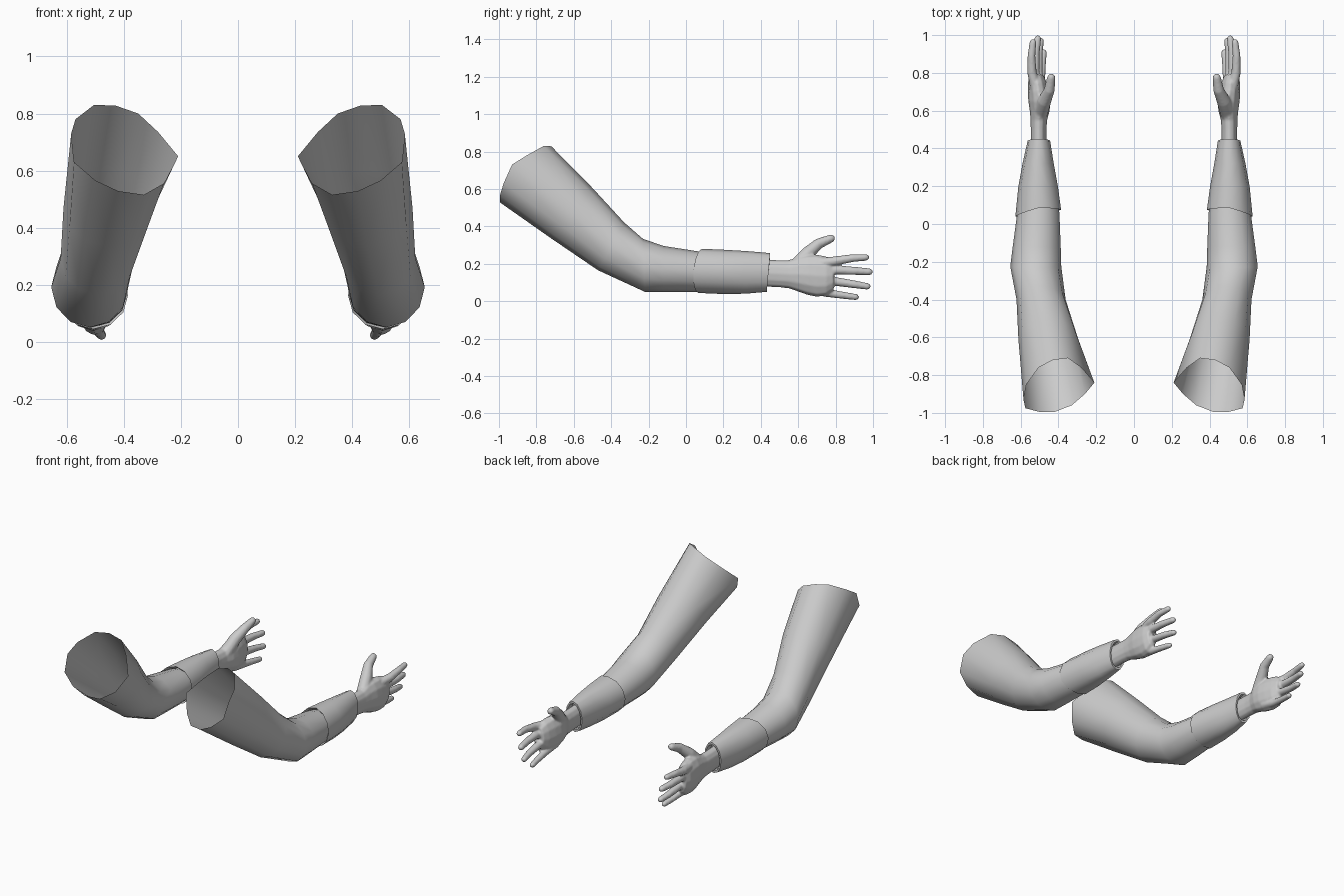
import bpy, bmesh, math
from mathutils import Vector

if "Cube" in bpy.data.objects:
    bpy.data.objects.remove(bpy.data.objects["Cube"])

grey = bpy.data.materials.new("light grey")
grey.diffuse_color = (0.6, 0.6, 0.6, 1)
grey.use_nodes = True
grey.node_tree.nodes["Principled BSDF"].inputs["Base Color"].default_value = grey.diffuse_color
N = 12


def ring(top, bottom, x0, x1, skew=0.0):
    """Tilted oval from its top and bottom (y, z) and its x limits."""
    pts = []
    for i in range(N):
        a = math.pi - i * 2 * math.pi / N
        c, s = math.cos(a), math.sin(a)
        t = (s + 1) / 2
        pts.append(Vector(((x0 + x1) / 2 + c * (x1 - x0) / 2,
                           bottom[0] + (top[0] - bottom[0]) * t + skew * max(c, 0),
                           bottom[1] + (top[1] - bottom[1]) * t)))
    return pts


def loft(bm, rings, cap=False):
    rows = [[bm.verts.new(p) for p in r] for r in rings]
    for a, b in zip(rows, rows[1:]):
        for i in range(len(a)):
            j = (i + 1) % len(a)
            bm.faces.new((a[i], a[j], b[j], b[i]))
    if cap:
        bm.faces.new(rows[0])
        bm.faces.new(rows[-1][::-1])


def finger(bm, path, radii):
    """Closed tapering tube with a rounded tip."""
    path = [Vector(p) for p in path]
    d = (path[-1] - path[-2]).normalized()
    r = radii[-1]
    end = path[-1]
    path += [end + d * r * 0.6, end + d * r * 0.95]
    radii = list(radii) + [r * 0.8, r * 0.3]
    rings = []
    for k, p in enumerate(path):
        t = (path[min(k + 1, len(path) - 1)] - path[max(k - 1, 0)]).normalized()
        u = t.cross(Vector((1, 0, 0))).normalized()
        v = t.cross(u)
        rings.append([p + (u * math.cos(a) + v * math.sin(a)) * radii[k]
                      for a in (i * 2 * math.pi / N for i in range(N))])
    loft(bm, rings, True)


def finish(name, bm, blend=False):
    bmesh.ops.recalc_face_normals(bm, faces=bm.faces)
    me = bpy.data.meshes.new(name)
    bm.to_mesh(me)
    bm.free()
    me.materials.append(grey)
    ob = bpy.data.objects.new(name, me)
    bpy.context.collection.objects.link(ob)
    if blend:
        m = ob.modifiers.new("Blend", 'REMESH')
        m.mode, m.voxel_size, m.use_smooth_shade = 'VOXEL', 0.006, True
        s = ob.modifiers.new("Soften", 'SMOOTH')
        s.factor, s.iterations = 0.5, 5
    m = ob.modifiers.new("Pair", 'MIRROR')
    m.use_clip = False
    m.use_mirror_merge = False
    for p in me.polygons:
        p.use_smooth = True
    if not blend:
        bpy.ops.object.select_all(action='DESELECT')
        bpy.context.view_layer.objects.active = ob
        ob.select_set(True)
        bpy.ops.object.shade_smooth_by_angle(angle=math.radians(50))
    return ob


# Upper sleeve: open slanted shoulder end, bent elbow, end tucked into the cuff
shoulder = [(.21, -.84, .65), (.28, -.76, .735), (.35, -.71, .80), (.43, -.72, .828),
            (.505, -.76, .83), (.57, -.85, .78), (.585, -.93, .73), (.575, -.975, .63),
            (.50, -.995, .565), (.42, -.995, .528), (.33, -.96, .515), (.26, -.90, .555)]
bm = bmesh.new()
loft(bm, [[Vector(p) for p in shoulder],
          ring((-.50, .605), (-.72, .335), .295, .612),
          ring((-.33, .42), (-.47, .165), .362, .622),
          ring((-.23, .333), (-.22, .05), .385, .655),
          ring((-.12, .295), (-.12, .05), .388, .642),
          ring((.06, .267), (.06, .05), .395, .618),
          ring((.14, .25), (.14, .065), .41, .60)])
finish("sleeve", bm)

# Forearm cuff: flared back edge, folded lip around the wrist
bm = bmesh.new()
loft(bm, [ring((.10, .265), (.09, .055), .40, .61, -.03),
          ring((.085, .28), (.065, .044), .386, .628, -.035),
          ring((.20, .275), (.20, .038), .403, .612),
          ring((.32, .268), (.32, .04), .425, .59),
          ring((.45, .257), (.432, .05), .444, .563),
          ring((.45, .243), (.432, .064), .454, .553),
          ring((.41, .235), (.41, .07), .458, .549)])
finish("cuff", bm)

# Hand: palm and wrist with five blended fingers
palm = [(.40, .463, .547, .078, .224), (.50, .463, .547, .073, .22), (.55, .46, .548, .068, .22),
        (.60, .446, .552, .05, .238), (.65, .443, .56, .032, .25), (.70, .45, .562, .022, .25),
        (.75, .462, .562, .028, .24), (.79, .48, .55, .06, .215)]
bm = bmesh.new()
loft(bm, [ring((y, z1), (y, z0), x0, x1) for y, x0, x1, z0, z1 in palm], True)
finger(bm, [(.515, .70, .20), (.54, .80, .215), (.543, .89, .23), (.535, .962, .234)],
       (.03, .025, .021, .018))
finger(bm, [(.51, .70, .165), (.525, .80, .167), (.522, .90, .162), (.51, .98, .157)],
       (.03, .025, .022, .019))
finger(bm, [(.505, .70, .12), (.508, .80, .105), (.505, .90, .09), (.495, .97, .079)],
       (.03, .024, .021, .018))
finger(bm, [(.49, .66, .07), (.492, .76, .043), (.485, .85, .03), (.478, .908, .022)],
       (.032, .022, .019, .017))
finger(bm, [(.50, .57, .17), (.475, .65, .255), (.448, .71, .308), (.438, .775, .335)],
       (.04, .037, .029, .022))
finish("hand", bm, True)
